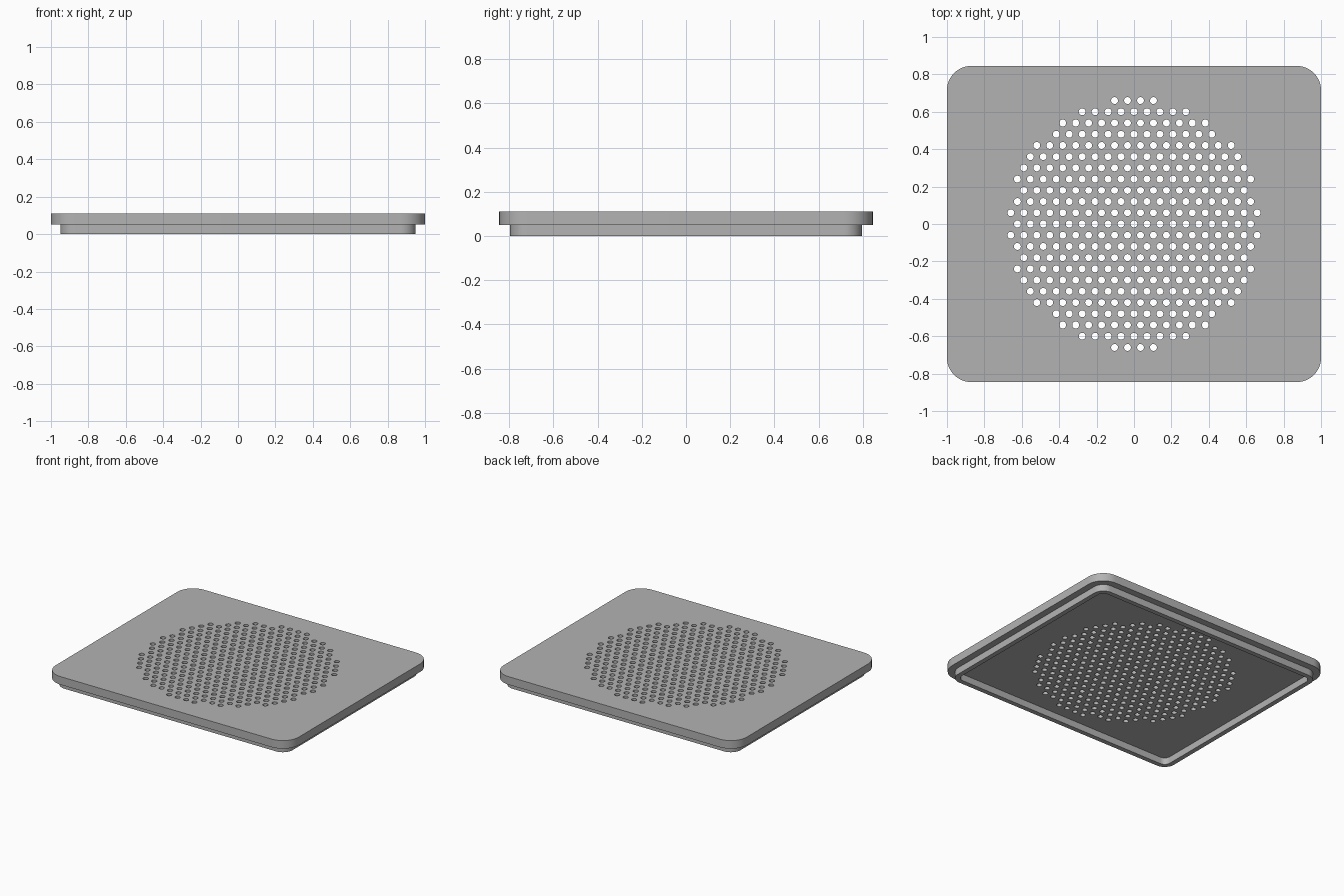
import bpy
from math import sin, cos, pi, hypot, radians

cube = bpy.data.objects.get("Cube")
if cube:
    bpy.data.objects.remove(cube, do_unlink=True)

grey = bpy.data.materials.new("plain_grey")
grey.use_nodes = True
colour = (0.45, 0.45, 0.45, 1)
grey.diffuse_color = colour
grey.node_tree.nodes["Principled BSDF"].inputs["Base Color"].default_value = colour


def arc(cx, cy, radius, start, sweep, steps):
    return [(cx + radius * cos(start + sweep * i / steps),
             cy + radius * sin(start + sweep * i / steps)) for i in range(steps + 1)]


def rounded_rect(hx, hy, radius):
    points = []
    for k, (sx, sy) in enumerate([(1, 1), (-1, 1), (-1, -1), (1, -1)]):
        points += arc(sx * (hx - radius), sy * (hy - radius), radius, k * pi / 2, pi / 2, 12)
    return points


def circle(cx, cy, radius, sides=20):
    return arc(cx, cy, radius, 0, 2 * pi, sides)[:-1]


def extruded(name, loops, bottom, top):
    """Fill the first loop, leave the others as holes, and extrude in z."""
    curve = bpy.data.curves.new(name, "CURVE")
    curve.dimensions = "2D"
    curve.fill_mode = "BOTH"
    curve.extrude = (top - bottom) / 2
    for loop in loops:
        spline = curve.splines.new("POLY")
        spline.points.add(len(loop) - 1)
        for point, (x, y) in zip(spline.points, loop):
            point.co = (x, y, 0, 1)
        spline.use_cyclic_u = True
    obj = bpy.data.objects.new(name, curve)
    obj.location.z = (top + bottom) / 2
    bpy.context.collection.objects.link(obj)
    bpy.ops.object.select_all(action="DESELECT")
    obj.select_set(True)
    bpy.context.view_layer.objects.active = obj
    bpy.ops.object.convert(target="MESH")
    obj = bpy.context.object
    # Weld caps to walls
    bpy.ops.object.mode_set(mode="EDIT")
    bpy.ops.mesh.select_all(action="SELECT")
    bpy.ops.mesh.remove_doubles(threshold=0.0001)
    bpy.ops.mesh.normals_make_consistent(inside=False)
    bpy.ops.object.mode_set(mode="OBJECT")
    bpy.ops.object.shade_smooth_by_angle(angle=radians(30))
    obj.data.materials.clear()
    obj.data.materials.append(grey)
    return obj


# Round field of staggered vent holes
pitch = 0.0693
row_step = 0.06
holes = []
for row in range(-11, 12):
    for col in range(-11, 12):
        x = (col + 0.5 * (row % 2)) * pitch
        y = row * row_step
        if hypot(x, y) < 0.675:
            holes.append(circle(x, y, 0.0185))

# Perforated top plate
extruded("lid_plate", [rounded_rect(1, 0.845, 0.13)] + holes, 0.05, 0.11)

# Locating lip under the plate
extruded("lid_lip", [rounded_rect(0.95, 0.795, 0.08), rounded_rect(0.915, 0.76, 0.045)], 0, 0.05)
